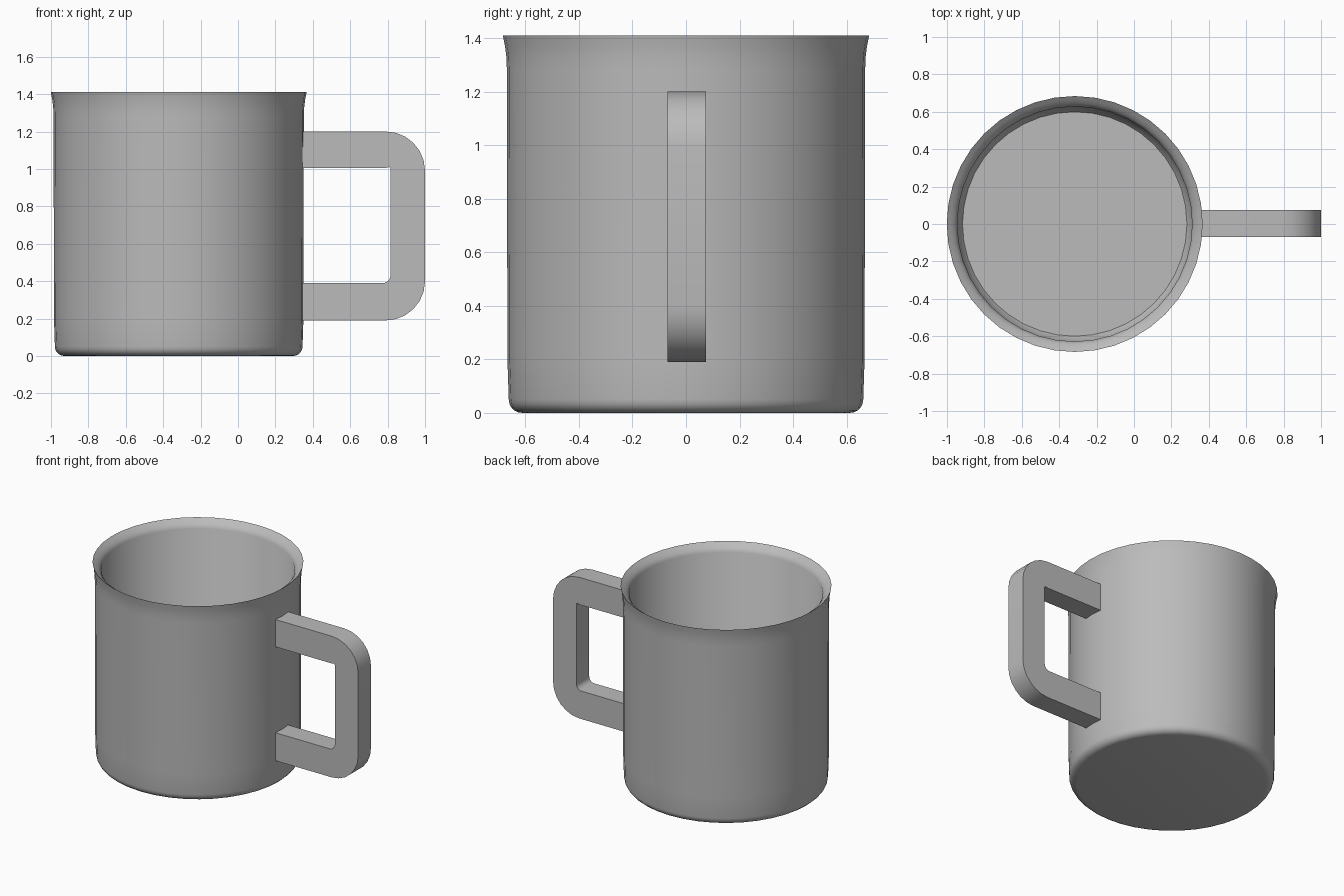
import bpy, bmesh, math
from math import radians, cos, sin

cube = bpy.data.objects.get("Cube")
if cube:
    bpy.data.objects.remove(cube, do_unlink=True)

CUP_X = -0.317
SIDES = 40

grey = bpy.data.materials.new("plain grey")
grey.use_nodes = True
grey.diffuse_color = (0.5, 0.5, 0.5, 1)
grey.node_tree.nodes["Principled BSDF"].inputs["Base Color"].default_value = (0.5, 0.5, 0.5, 1)


def finish(name, bm, angle):
    """Turn a bmesh into a smooth-shaded object with sharp edges kept."""
    bmesh.ops.recalc_face_normals(bm, faces=bm.faces)
    mesh = bpy.data.meshes.new(name)
    bm.to_mesh(mesh)
    bm.free()
    mesh.materials.append(grey)
    obj = bpy.data.objects.new(name, mesh)
    bpy.context.collection.objects.link(obj)
    bpy.ops.object.select_all(action='DESELECT')
    obj.select_set(True)
    bpy.context.view_layer.objects.active = obj
    bpy.ops.object.shade_smooth_by_angle(angle=radians(angle))
    return obj


def arc(cx, cz, r, start, end, steps):
    """Points on an arc in the x-z plane, angles in degrees."""
    angles = [radians(start + (end - start) * i / steps) for i in range(steps + 1)]
    return [(cx + r * cos(a), cz + r * sin(a)) for a in angles]


# Cup: rounded base, straight wall, flared lip, hollow inside
profile = [(0, 0)]
profile += arc(0.612, 0.05, 0.05, -90, 0, 5)
profile += [(0.667, 0.2), (0.669, 1.28), (0.671, 1.33), (0.676, 1.37), (0.684, 1.41)]
profile += [(0.664, 1.395), (0.645, 1.38), (0.628, 1.355), (0.628, 0.09)]
profile += [(0.6, 0.05), (0, 0.05)]
bm = bmesh.new()
verts = [bm.verts.new((r, 0, z)) for r, z in profile]
edges = [bm.edges.new(pair) for pair in zip(verts, verts[1:])]
bmesh.ops.spin(bm, geom=verts + edges, cent=(0, 0, 0), axis=(0, 0, 1),
               angle=math.tau, steps=SIDES, use_merge=True)
bmesh.ops.remove_doubles(bm, verts=bm.verts, dist=0.0005)
cup = finish("cup", bm, 40)
cup.location.x = CUP_X

# Handle: squared bar with round outer corners and small inner corners
outer = [(0.34, 0.19)] + arc(0.79, 0.4, 0.21, -90, 0, 6)
outer += arc(0.79, 0.99, 0.21, 0, 90, 6) + [(0.34, 1.2)]
inner = [(0.34, 0.39)] + arc(0.775, 0.43, 0.04, -90, 0, 6)
inner += arc(0.805, 1.0, 0.01, 0, 90, 6) + [(0.34, 1.005)]
inner[-2] = (0.79, 1.005)
bm = bmesh.new()
rings = []
for (ox, oz), (ix, iz) in zip(outer, inner):
    rings.append([bm.verts.new(p) for p in ((ox, -0.07, oz), (ox, 0.075, oz),
                                            (ix, 0.075, iz), (ix, -0.07, iz))])
for a, b in zip(rings, rings[1:]):
    for i in range(4):
        j = (i + 1) % 4
        bm.faces.new((a[i], a[j], b[j], b[i]))
bm.faces.new(rings[0])
bm.faces.new(rings[-1])
finish("handle", bm, 40)
